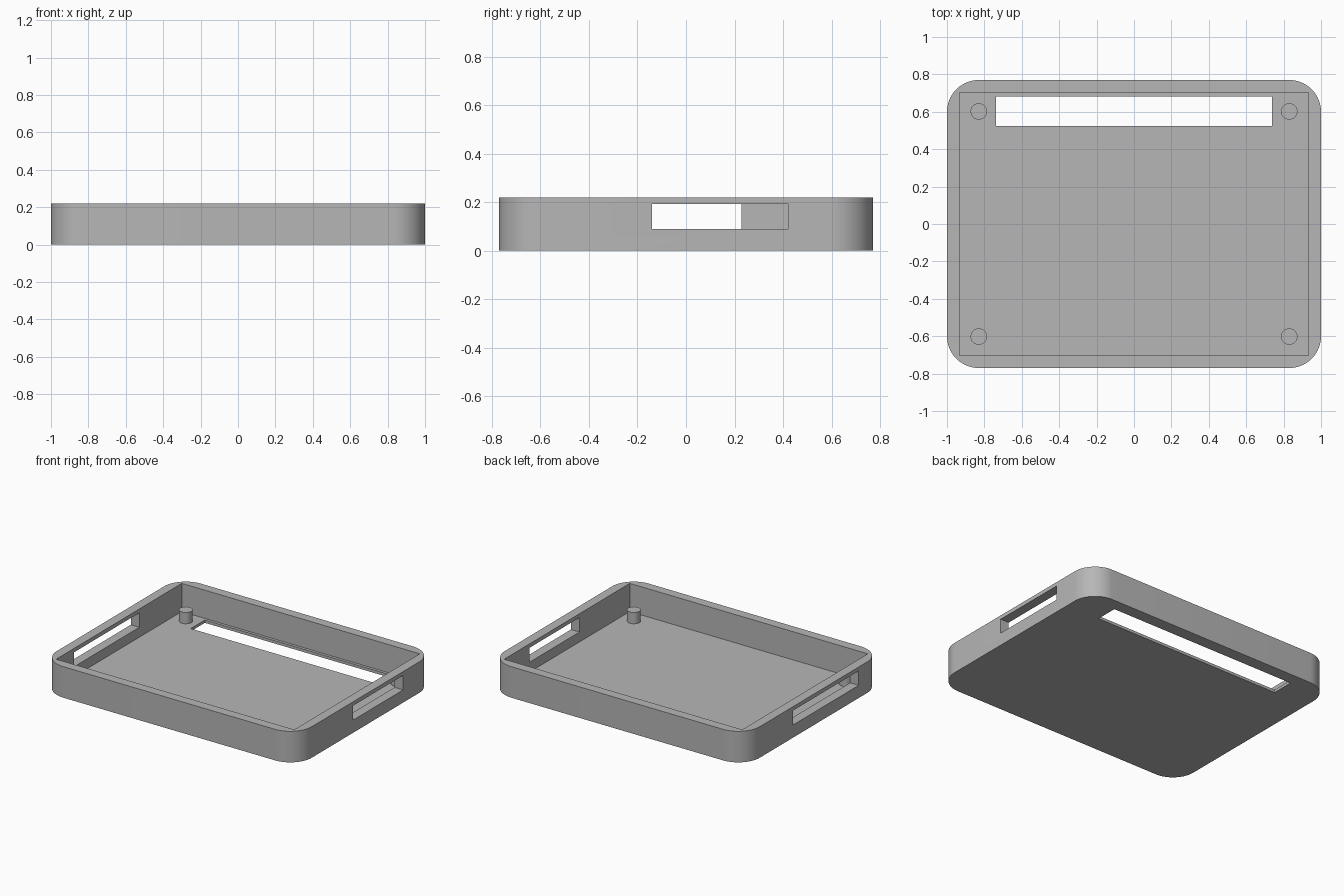
import bpy
import bmesh
from math import cos, sin, pi, radians

if "Cube" in bpy.data.objects:
    bpy.data.objects.remove(bpy.data.objects["Cube"], do_unlink=True)

# Overall sizes
HALF_X, HALF_Y, HEIGHT = 1.0, 0.77, 0.22
CORNER, FLOOR = 0.17, 0.02
INNER_X, INNER_Y = 0.933, 0.703

grey = bpy.data.materials.new("plain grey")
grey.use_nodes = True
colour = (0.47, 0.47, 0.47, 1)
grey.diffuse_color = colour
grey.node_tree.nodes["Principled BSDF"].inputs["Base Color"].default_value = colour


def prism(name, outline, z0, z1):
    """Extrude a closed outline from z0 to z1."""
    bm = bmesh.new()
    base = bm.faces.new([bm.verts.new((x, y, z0)) for x, y in outline])
    top = bmesh.ops.extrude_face_region(bm, geom=[base])["geom"]
    verts = [g for g in top if isinstance(g, bmesh.types.BMVert)]
    bmesh.ops.translate(bm, verts=verts, vec=(0, 0, z1 - z0))
    bmesh.ops.recalc_face_normals(bm, faces=bm.faces)
    mesh = bpy.data.meshes.new(name)
    bm.to_mesh(mesh)
    bm.free()
    mesh.materials.append(grey)
    obj = bpy.data.objects.new(name, mesh)
    bpy.context.collection.objects.link(obj)
    return obj


def arc(cx, cy, r, start, sweep, steps):
    return [(cx + r * cos(start + sweep * i / steps),
             cy + r * sin(start + sweep * i / steps)) for i in range(steps + 1)]


def activate(obj):
    bpy.ops.object.select_all(action="DESELECT")
    obj.select_set(True)
    bpy.context.view_layer.objects.active = obj


def smooth(obj):
    activate(obj)
    bpy.ops.object.shade_smooth_by_angle(angle=radians(30))


def cut_box(obj, x0, x1, y0, y1, z0, z1):
    """Subtract a box and remove the cutter."""
    cutter = prism("cutter", [(x0, y0), (x1, y0), (x1, y1), (x0, y1)], z0, z1)
    cutter.hide_render = True
    mod = obj.modifiers.new("cut", "BOOLEAN")
    mod.operation = "DIFFERENCE"
    mod.solver = "EXACT"
    mod.object = cutter
    activate(obj)
    bpy.ops.object.modifier_apply(modifier=mod.name)
    bpy.data.objects.remove(cutter, do_unlink=True)


# Tray body with rounded outer corners
outline = []
for k, (sx, sy) in enumerate([(1, 1), (-1, 1), (-1, -1), (1, -1)]):
    outline += arc(sx * (HALF_X - CORNER), sy * (HALF_Y - CORNER),
                   CORNER, k * pi / 2, pi / 2, 14)
tray = prism("tray_body", outline, 0, HEIGHT)

# Square-cornered cavity
cut_box(tray, -INNER_X, INNER_X, -INNER_Y, INNER_Y, FLOOR, HEIGHT + 0.1)
# Long slot through the floor near the back
cut_box(tray, -0.738, 0.738, 0.525, 0.683, -0.1, 0.06)
# Side windows, offset differently in each wall
cut_box(tray, 0.85, 1.1, -0.14, 0.42, 0.09, 0.192)
cut_box(tray, -1.1, -0.85, -0.505, 0.228, 0.09, 0.192)
smooth(tray)

# Four mounting posts
for side, sx in (("left", 1), ("right", -1)):
    for end, sy in (("front", -1), ("back", 1)):
        ring = arc(sx * 0.83, sy * 0.602, 0.044, 0, 2 * pi, 32)[:-1]
        smooth(prism(f"post_{end}_{side}", ring, FLOOR / 2, 0.1))
